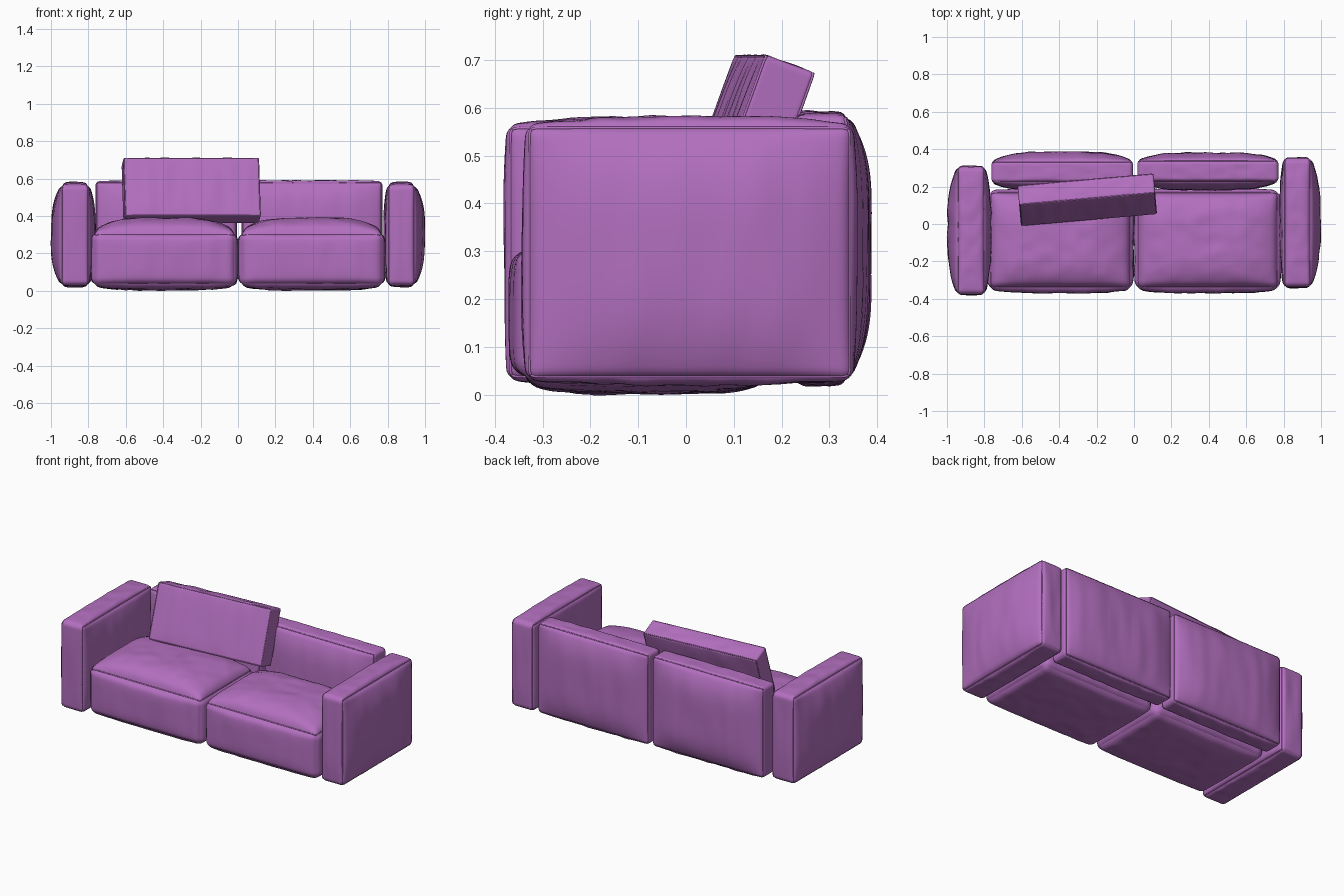
import bpy, bmesh
from math import radians, sin, pi
from mathutils import Vector, noise

if "Cube" in bpy.data.objects:
    bpy.data.objects.remove(bpy.data.objects["Cube"])

fabric = bpy.data.materials.new("purple_fabric")
fabric.diffuse_color = (0.45, 0.16, 0.52, 1)
fabric.use_nodes = True
fabric.node_tree.nodes["Principled BSDF"].inputs["Base Color"].default_value = fabric.diffuse_color
N = 40  # grid cuts per cushion side


def shape(t, half, r, bulges, power, seed):
    """Rounded box point for t in [-1,1]^3, puffed out and lightly creased."""
    p = Vector([t[i] * half[i] for i in range(3)])
    core = Vector([max(r - half[i], min(half[i] - r, p[i])) for i in range(3)])
    d = p - core
    q = core + d.normalized() * r
    for (axis, sign), amount in bulges.items():
        side = max(0, sign * t[axis])
        w = side
        for k in range(3):
            if k != axis:
                w *= 1 - abs(t[k]) ** power
        crease = noise.noise(Vector((p.x * 15, p.y * 15, p.z * 3 + seed)))
        q[axis] += sign * w * (amount + 0.007 * crease)
    return q


def cushion(name, lo, hi, r, bulges, seams, power=3.0, rot=(0, 0, 0), seed=0):
    lo, hi = Vector(lo), Vector(hi)
    half, centre = (hi - lo) / 2, (hi + lo) / 2
    args = (half, r, bulges, power, seed)
    bm = bmesh.new()
    bmesh.ops.create_cube(bm, size=2)
    bmesh.ops.subdivide_edges(bm, edges=bm.edges[:], cuts=N, use_grid_fill=True)
    for v in bm.verts:
        t = [sin(c * pi / 2) for c in v.co]  # denser towards the edges
        v.co = shape(t, *args)
    for f in bm.faces:
        f.smooth = True
    me = bpy.data.meshes.new(name)
    bm.to_mesh(me)
    bm.free()
    me.materials.append(fabric)
    ob = bpy.data.objects.new(name, me)
    ob.location, ob.rotation_euler = centre, rot
    bpy.context.collection.objects.link(ob)

    # Piping round the edge of each seamed face
    for axis, sign in seams:
        a, b = [k for k in range(3) if k != axis]
        cu = bpy.data.curves.new(name + "_piping", 'CURVE')
        cu.dimensions = '3D'
        cu.bevel_depth, cu.bevel_resolution = 0.003, 1
        pts = []
        corners = [(-1, -1), (1, -1), (1, 1), (-1, 1)]
        for i in range(4):
            c0, c1 = corners[i], corners[(i + 1) % 4]
            for s in range(24):
                f = -sin((0.5 - s / 24) * pi) * 0.5 + 0.5
                t = [0, 0, 0]
                t[axis] = sign
                t[a] = c0[0] + (c1[0] - c0[0]) * f
                t[b] = c0[1] + (c1[1] - c0[1]) * f
                pts.append(shape(t, *args))
        sp = cu.splines.new('POLY')
        sp.points.add(len(pts) - 1)
        for sp_pt, q in zip(sp.points, pts):
            sp_pt.co = (*q, 1)
        sp.use_cyclic_u = True
        cu.materials.append(fabric)
        pipe = bpy.data.objects.new(name + "_piping", cu)
        pipe.location, pipe.rotation_euler = centre, rot
        bpy.context.collection.objects.link(pipe)


X0, X1, Y0, Y1, Z0, Z1 = (0, -1), (0, 1), (1, -1), (1, 1), (2, -1), (2, 1)

# Arms: upright slabs, puffed on the broad faces, slightly offset front to back
cushion("left_arm", (-0.948, -0.375, 0.03), (-0.795, 0.305, 0.565), 0.025,
        {X0: 0.05, X1: 0.032, Y0: 0.007, Y1: 0.007, Z0: 0.01, Z1: 0.017},
        (X0, X1), seed=1)
cushion("right_arm", (0.798, -0.335, 0.03), (0.948, 0.35, 0.565), 0.025,
        {X0: 0.02, X1: 0.05, Y0: 0.007, Y1: 0.007, Z0: 0.01, Z1: 0.017},
        (X0, X1), seed=4)

# Seats: two deep blocks with domed tops
for name, x0, x1, seed in (("left_seat", -0.78, -0.008, 7), ("right_seat", 0.008, 0.78, 11)):
    cushion(name, (x0, -0.35, 0.025), (x1, 0.18, 0.315), 0.045,
            {X0: 0.008, X1: 0.008, Y0: 0.02, Y1: 0.01, Z0: 0.022, Z1: 0.075},
            (Z1,), power=4, seed=seed)

# Backrests: thin panels puffed forward and backward
for name, x0, x1, y0, seed in (("left_backrest", -0.762, -0.005, 0.22, 14),
                               ("right_backrest", 0.018, 0.772, 0.225, 18)):
    cushion(name, (x0, y0, 0.03), (x1, y0 + 0.117, 0.585), 0.022,
            {Y0: 0.045, Y1: 0.05 if x0 < 0 else 0.04, Z0: 0.01, Z1: 0.006},
            (Y0, Y1), power=4, seed=seed)

# Loose cushion leaning on the left backrest
cushion("loose_cushion", (-0.615, 0.073, 0.371), (0.115, 0.187, 0.703), 0.012,
        {Y0: 0.006, Y1: 0.006, Z1: 0.004}, (Y0, Y1), power=4,
        rot=(radians(-20), 0, radians(5)), seed=22)
